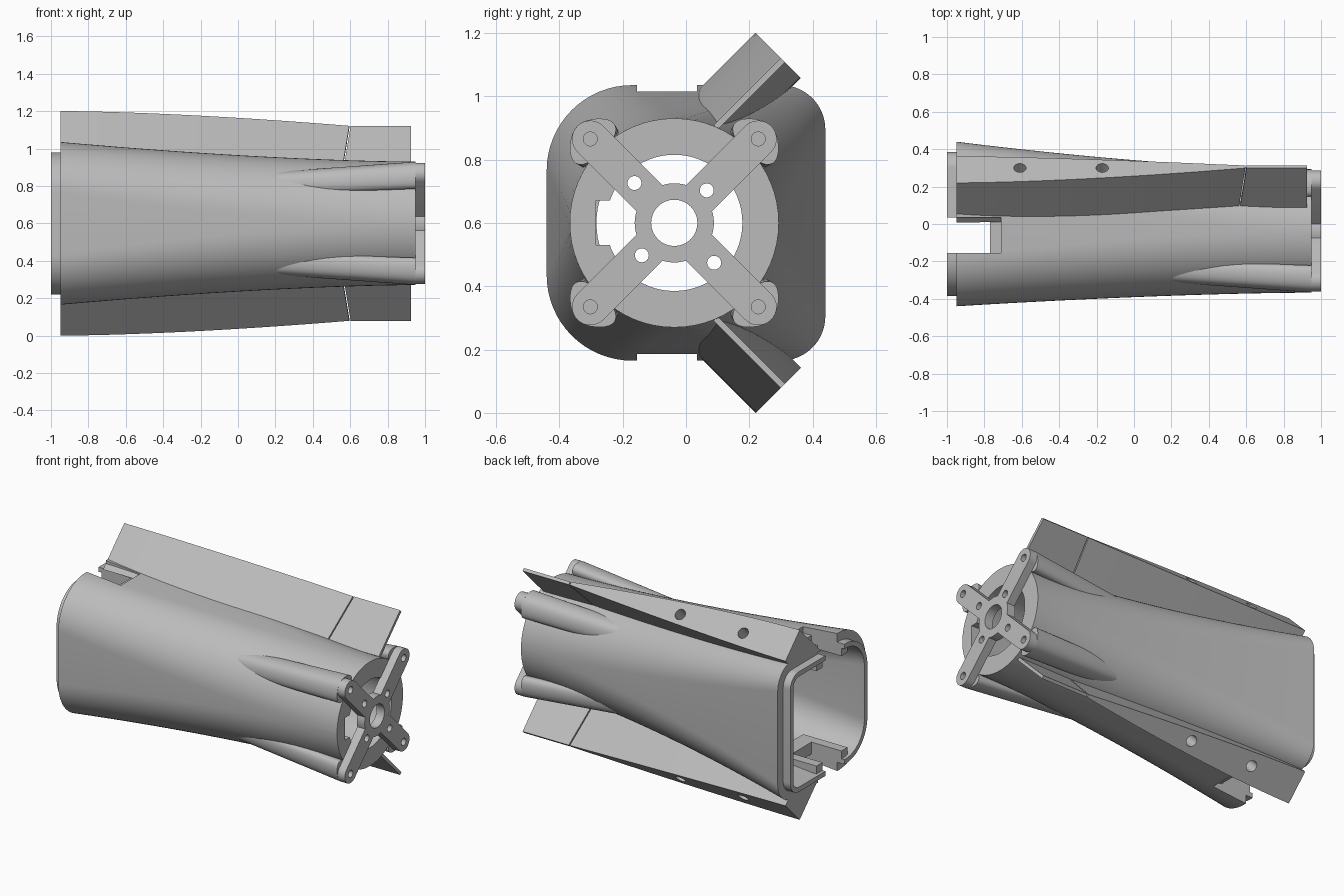
import bpy, bmesh, math
from mathutils import Matrix, Vector

cube = bpy.data.objects.get("Cube")
if cube:
    bpy.data.objects.remove(cube, do_unlink=True)

MID = 0.6        # height of the long axis
AXIS_Y = -0.037  # sideways offset of the round end
R2 = math.sqrt(2)

grey = bpy.data.materials.new("light_grey")
grey.use_nodes = True
grey.diffuse_color = (0.5, 0.5, 0.5, 1)
grey.node_tree.nodes["Principled BSDF"].inputs["Base Color"].default_value = (0.5, 0.5, 0.5, 1)


def finish(name, bm):
    bmesh.ops.recalc_face_normals(bm, faces=bm.faces)
    mesh = bpy.data.meshes.new(name)
    bm.to_mesh(mesh)
    bm.free()
    mesh.materials.append(grey)
    obj = bpy.data.objects.new(name, mesh)
    bpy.context.collection.objects.link(obj)
    return obj


def select(obj):
    bpy.ops.object.select_all(action='DESELECT')
    obj.select_set(True)
    bpy.context.view_layer.objects.active = obj


def smooth(obj):
    select(obj)
    bpy.ops.object.shade_smooth_by_angle(angle=math.radians(30))


def loft(name, rings, closed=False):
    bm = bmesh.new()
    rows = [[bm.verts.new(p) for p in ring] for ring in rings]
    n = len(rows[0])
    for a, b in zip(rows, rows[1:] + rows[:1] if closed else rows[1:]):
        for i in range(n):
            j = (i + 1) % n
            bm.faces.new((a[i], a[j], b[j], b[i]))
    if not closed:
        bm.faces.new(rows[0])
        bm.faces.new(rows[-1])
    return finish(name, bm)


def box(name, lo, hi):
    lo, hi = Vector(lo), Vector(hi)
    bm = bmesh.new()
    bmesh.ops.create_cube(bm, size=1, matrix=Matrix.Translation((lo + hi) / 2)
                          @ Matrix.Diagonal((*(hi - lo), 1)))
    return finish(name, bm)


def rod(name, start, end, r):
    start, end = Vector(start), Vector(end)
    axis = end - start
    bm = bmesh.new()
    bmesh.ops.create_cone(bm, cap_ends=True, segments=32, radius1=r, radius2=r, depth=axis.length,
                          matrix=Matrix.Translation((start + end) / 2)
                          @ axis.to_track_quat('Z', 'Y').to_matrix().to_4x4())
    return finish(name, bm)


def cut(obj, cutters):
    for c in cutters:
        c.hide_render = True
        mod = obj.modifiers.new("cut", 'BOOLEAN')
        mod.operation, mod.solver, mod.object = 'DIFFERENCE', 'EXACT', c
        select(obj)
        bpy.ops.object.modifier_apply(modifier=mod.name)


def discard(objs):
    for o in objs:
        bpy.data.objects.remove(o, do_unlink=True)


# Tapered body section: rounded rectangle easing into a circle
def section(x, inset):
    t = min(max((x + 0.95) / 1.9, 0), 1)
    f = 1 - (1 - t) ** 1.6
    mix = lambda a, b: a + (b - a) * f
    cy, hw, hh = mix(0, AXIS_Y), mix(0.44, 0.33), mix(0.435, 0.33)
    pts = []
    for q, (sy, sz) in enumerate(((1, 1), (-1, 1), (-1, -1), (1, -1))):
        r = mix(0.14 if sy > 0 else 0.27, 0.329)
        for k in range(17):
            a = math.radians(90 * (q + k / 16))
            pts.append((x, cy + sy * (hw - r) + (r - inset) * math.cos(a),
                        MID + sz * (hh - r) + (r - inset) * math.sin(a)))
    return pts


# Hollow body with rear lip and front ring, lofted out and back in
WALL = 0.085
stations = [-0.95 + 1.9 * i / 24 for i in range(25)]
path = [(-1, WALL), (-1, 0.055), (-0.95, 0.055)]
path += [(x, 0) for x in stations]
path += [(0.95, 0.115), (0.9, 0.115)]
path += [(x, WALL) for x in reversed(stations) if x < 0.9]
body = loft("body", [section(x, o) for x, o in path], closed=True)

# Slot frames inside the rear end, then the slots themselves
frames = []
for m, side in ((1, "upper"), (-1, "lower")):
    z = sorted((MID + m * 0.3, MID + m * 0.36))
    frames.append(box(side + "_slot_frame", (-0.98, -0.215, z[0]), (-0.67, 0.095, z[1])))
slots = [box("slot_cutter", (-1.1, -0.155, -0.2), (-0.77, 0.035, 1.4)),
         box("upper_step_cutter", (-1.1, -0.155, MID + 0.375), (-0.71, 0.035, 1.4)),
         box("lower_step_cutter", (-1.1, -0.155, -0.2), (-0.71, 0.035, MID - 0.375))]
notch = box("ring_notch_cutter", (0.85, -0.285, MID - 0.07), (1.1, -0.2, MID + 0.07))
cut(body, slots + [notch])
for frame in frames:
    cut(frame, slots[:1])
discard(slots + [notch])
smooth(body)


# Four corner ridges swelling out of the body toward the front
def ridge(sy, sz, name):
    rings = []
    for i in range(9):
        t = i / 8
        x, c, r = 0.95 * t, 0.3 + 0.075 * t, 0.045 + 0.013 * t
        ring = []
        for k in range(32):
            a = math.tau * k / 32
            out = c + r * math.cos(a)
            tan = r * math.sin(a) * (1 + 0.45 * (1 - math.cos(a)))
            ring.append((x, AXIS_Y + sy * (out - tan) / R2, MID + sz * (out + tan) / R2))
        rings.append(ring)
    smooth(loft(name, rings))


for sy, ny in ((1, "back"), (-1, "front")):
    for sz, nz in ((1, "upper"), (-1, "lower")):
        ridge(sy, sz, f"{nz}_{ny}_ridge")

# Cross-shaped mounting plate: rounded arms around a hub
ARM, HUB, REACH = 0.058, 0.125, 0.375
outline = []
edge = math.asin(ARM / HUB)
for q in range(4):
    mid = math.radians(45 + 90 * q)
    for k in range(17):
        a = mid - math.pi / 2 + math.pi * k / 16
        outline.append((REACH * math.cos(mid) + ARM * math.cos(a),
                        REACH * math.sin(mid) + ARM * math.sin(a)))
    for k in range(9):
        a = mid + edge + (math.pi / 2 - 2 * edge) * k / 8
        outline.append((HUB * math.cos(a), HUB * math.sin(a)))
plate = loft("mounting_cross", [[(x, AXIS_Y + y, MID + z) for y, z in outline] for x in (0.945, 1.0)])

drills = [rod("hub_drill", (0.8, AXIS_Y, MID), (1.1, AXIS_Y, MID), 0.073)]
for q in range(4):
    a = math.radians(45 + 90 * q)
    d = 0.145 if q % 2 == 0 else 0.178
    for reach, start in ((d, 0.8), (REACH, 0.96)):
        y, z = AXIS_Y + reach * math.cos(a), MID + reach * math.sin(a)
        drills.append(rod("screw_drill", (start, y, z), (1.1, y, z), 0.022))
cut(plate, drills)
discard(drills)
smooth(plate)

# Two diagonal fins: a thick wedge with screw holes, then a thin tip plate
OUTER = 0.58


def fin_point(x, s, d, m):
    return (x, (s + d) / R2, MID + m * (s - d) / R2)


def fin_ring(xo, xi, d1, d2, in1, in2, m):
    return [fin_point(xo, OUTER, d1, m), fin_point(xo, OUTER, d2, m),
            fin_point(xi, in2, d2, m), fin_point(xi, in1, d1, m)]


for m, side in ((1, "upper"), (-1, "lower")):
    rings = []
    for i in range(17):
        u = i / 16
        x = -0.95 + 1.545 * u
        rings.append(fin_ring(x, x - 0.035 * u, -0.269 + 0.112 * u ** 1.6, -0.067 - 0.071 * u ** 1.4,
                              0.28, 0.5 - 0.22 * u, m))
    wedge = loft(side + "_fin", rings)
    holes = [rod("fin_drill", fin_point(x, 0.48, -0.156, m), fin_point(x, 0.7, -0.156, m), 0.033)
             for x in (-0.61, -0.17)]
    cut(wedge, holes)
    discard(holes)
    smooth(wedge)
    loft(side + "_fin_tip", [fin_ring(0.602, 0.567, -0.157, -0.138, 0.28, 0.28, m),
                             fin_ring(0.925, 0.925, -0.157, -0.138, 0.28, 0.28, m)])
